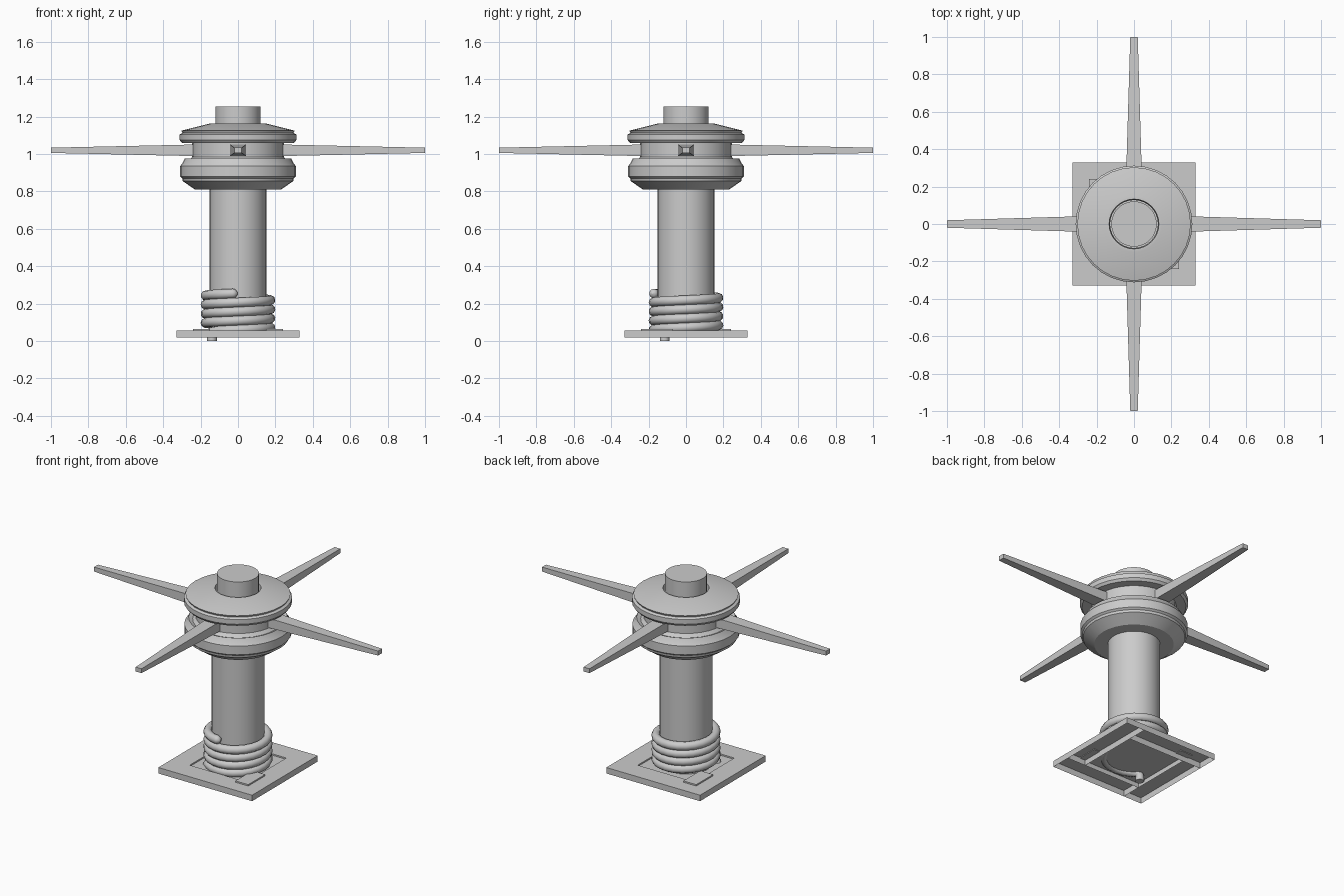
import bpy, bmesh, math
from mathutils import Vector

if "Cube" in bpy.data.objects:
    bpy.data.objects.remove(bpy.data.objects["Cube"])


def make(name, bm, smooth=False):
    bmesh.ops.recalc_face_normals(bm, faces=bm.faces)
    me = bpy.data.meshes.new(name)
    bm.to_mesh(me)
    bm.free()
    ob = bpy.data.objects.new(name, me)
    bpy.context.collection.objects.link(ob)
    if smooth:
        bpy.ops.object.select_all(action='DESELECT')
        ob.select_set(True)
        bpy.context.view_layer.objects.active = ob
        bpy.ops.object.shade_smooth_by_angle(angle=math.radians(25))
    return ob


def lathe(name, profile, sides=32):
    bm = bmesh.new()
    rings = []
    for r, z in profile:
        rings.append([bm.verts.new((r * math.cos(2 * math.pi * i / sides),
                                    r * math.sin(2 * math.pi * i / sides), z)) for i in range(sides)])
    for a, b in zip(rings, rings[1:]):
        for i in range(sides):
            j = (i + 1) % sides
            bm.faces.new((a[i], a[j], b[j], b[i]))
    return make(name, bm, True)


def box(name, x0, x1, y0, y1, z0, z1, open_bottom=False):
    bm = bmesh.new()
    bmesh.ops.create_cube(bm, size=1)
    for v in bm.verts:
        v.co = Vector(((x0 + x1) / 2 + v.co.x * (x1 - x0),
                       (y0 + y1) / 2 + v.co.y * (y1 - y0),
                       (z0 + z1) / 2 + v.co.z * (z1 - z0)))
    if open_bottom:
        bm.normal_update()
        bmesh.ops.delete(bm, geom=[f for f in bm.faces if f.normal.z < -0.5], context='FACES_ONLY')
    return make(name, bm)


# Base: four bottomless planks in a pinwheel around a recessed centre
for i in range(4):
    plank = box(f"base_plank_{i + 1}", -0.33, 0.2, 0.2, 0.33, 0.018, 0.056, True)
    plank.rotation_euler.z = i * math.pi / 2
bm = bmesh.new()
bmesh.ops.create_grid(bm, x_segments=1, y_segments=1, size=0.2)
make("base_centre", bm).location.z = 0.047

# Corner pads on the base
for i, s in enumerate((1, -1)):
    xs, ys = sorted((s * 0.15, s * 0.24)), sorted((-s * 0.24, -s * 0.07))
    box(f"base_pad_{i + 1}", *xs, *ys, 0.052, 0.065)

# Column
lathe("column", [(0.152, 0.047), (0.152, 0.82)])

# Drum with a groove for the bars
lathe("drum", [(0.15, 0.81), (0.23, 0.81), (0.295, 0.855), (0.298, 0.87), (0.31, 0.88),
               (0.31, 0.935), (0.298, 0.95), (0.285, 0.975), (0.262, 0.965), (0.245, 0.985),
               (0.245, 1.06), (0.30, 1.06), (0.312, 1.075), (0.312, 1.105), (0.297, 1.113),
               (0.303, 1.125), (0.15, 1.163), (0.133, 1.163), (0.128, 1.11)])

# Spindle on top
lathe("spindle", [(0.121, 1.10), (0.121, 1.255), (0, 1.255)])

# Four tapered bars
for i in range(4):
    bar = box(f"bar_{i + 1}", 0.23, 1.0, -1, 1, -1, 1)
    for v in bar.data.vertices:
        tip = v.co.x > 0.6
        v.co.y *= 0.02 if tip else 0.043
        v.co.z = 1.02 + v.co.z * (0.014 if tip else 0.031)
    bar.rotation_euler.z = i * math.pi / 2

# Rope coil, its tail dropping through the base
start, end, per_turn = 221, 261 + 4 * 360, 24
steps = int((end - start) / 360 * per_turn)
R = 0.174
path = []
a = math.radians(start)
path += [(R * math.cos(a) - 0.008, R * math.sin(a), z) for z in (0.0, 0.03)]
for i in range(steps + 1):
    ang = math.radians(start + (end - start) * i / steps)
    path.append((R * math.cos(ang), R * math.sin(ang), 0.054 + 0.2 * i / steps))
path = [Vector(p) for p in path]
# Rounded rope end
t = (path[-1] - path[-2]).normalized()
path += [path[-1] + t * d for d in (0.012, 0.021, 0.025)]
radii = [0.026] * (len(path) - 3) + [0.023, 0.014, 0.003]
cu = bpy.data.curves.new("rope", 'CURVE')
cu.dimensions = '3D'
cu.bevel_depth = 1.0
cu.bevel_resolution = 3
cu.use_fill_caps = True
sp = cu.splines.new('POLY')
sp.points.add(len(path) - 1)
for p, co, r in zip(sp.points, path, radii):
    p.co = (*co, 1)
    p.radius = r
sp.use_smooth = True
rope = bpy.data.objects.new("rope", cu)
bpy.context.collection.objects.link(rope)
